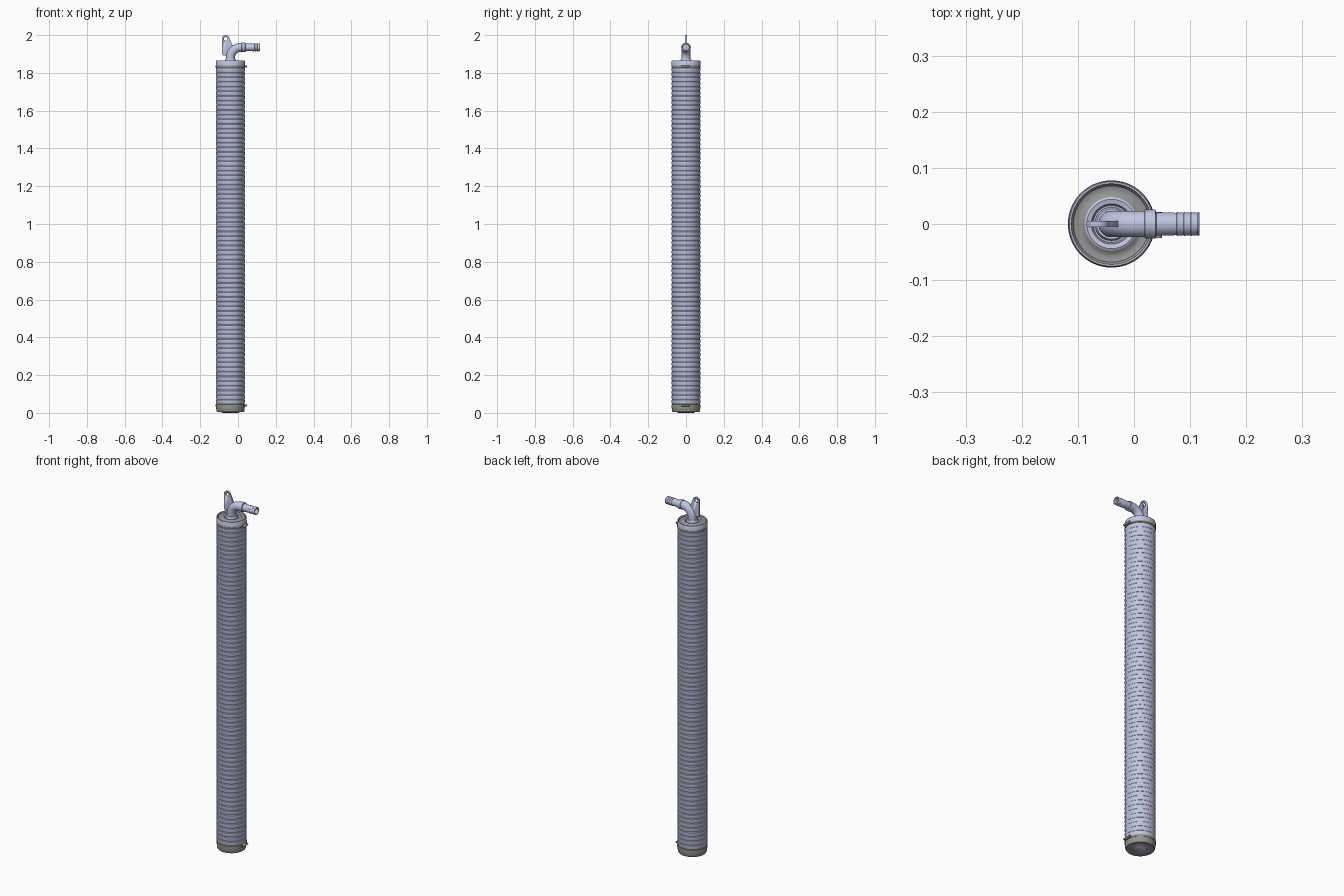
import bpy, bmesh, math
from mathutils import Matrix, Vector

if "Cube" in bpy.data.objects:
    bpy.data.objects.remove(bpy.data.objects["Cube"])

CX = -0.04   # axis of the tube


def material(name, rgb):
    m = bpy.data.materials.new(name)
    m.diffuse_color = (*rgb, 1)
    m.use_nodes = True
    m.node_tree.nodes["Principled BSDF"].inputs["Base Color"].default_value = m.diffuse_color
    return m


LAV = material("pale lavender", (0.53, 0.56, 0.75))
GREY = material("neutral grey", (0.30, 0.30, 0.29))
OLIVE = material("olive grey metal", (0.30, 0.30, 0.23))


def finish(name, bm, mats, angle=35):
    bmesh.ops.recalc_face_normals(bm, faces=bm.faces)
    me = bpy.data.meshes.new(name)
    bm.to_mesh(me)
    bm.free()
    for m in mats:
        me.materials.append(m)
    ob = bpy.data.objects.new(name, me)
    bpy.context.collection.objects.link(ob)
    bpy.ops.object.select_all(action='DESELECT')
    ob.select_set(True)
    bpy.context.view_layer.objects.active = ob
    bpy.ops.object.shade_smooth_by_angle(angle=math.radians(angle))
    return ob


def lathe(name, prof, mats, pick=lambda i: 0, n=56, closed=False, matrix=None):
    """Revolve (radius, height) points; pick(i) gives the material of segment i."""
    bm = bmesh.new()
    rings = []
    for r, z in prof:
        if r == 0:
            rings.append([bm.verts.new((0, 0, z))] * n)
        else:
            rings.append([bm.verts.new((r * math.cos(2 * math.pi * k / n),
                                        r * math.sin(2 * math.pi * k / n), z)) for k in range(n)])
    if closed:
        rings.append(rings[0])
    for i, (a, b) in enumerate(zip(rings, rings[1:])):
        for k in range(n):
            j = (k + 1) % n
            vs = list(dict.fromkeys((a[k], a[j], b[j], b[k])))
            bm.faces.new(vs).material_index = pick(i)
    bm.transform(matrix or Matrix.Translation((CX, 0, 0)))
    return finish(name, bm, mats)


def box(name, centre, size, mat):
    bm = bmesh.new()
    bmesh.ops.create_cube(bm, size=1)
    bm.transform(Matrix.Translation(centre) @ Matrix.Diagonal((*size, 1)))
    return finish(name, bm, [mat])


def cylinder(name, centre, r, depth, mat, axis='Z', n=20):
    bm = bmesh.new()
    bmesh.ops.create_cone(bm, cap_ends=True, segments=n, radius1=r, radius2=r, depth=depth)
    rot = {'Z': Matrix(), 'X': Matrix.Rotation(math.pi / 2, 4, 'Y'),
           'Y': Matrix.Rotation(math.pi / 2, 4, 'X')}[axis]
    bm.transform(Matrix.Translation(centre) @ rot)
    return finish(name, bm, [mat])


# Ribbed tube: shallow ribs with a sloped underside and a narrow upper ledge
RIBS, Z0, Z1 = 72, 0.046, 1.828
p = (Z1 - Z0) / RIBS
prof = []
for i in range(RIBS):
    z = Z0 + i * p
    prof += [(0.0735, z), (0.0765, z + 0.35 * p), (0.0765, z + 0.87 * p)]
prof.append((0.0735, Z1))
lathe("ribbed_tube", prof, [LAV])

# Top cap: lavender rim, grey dished ring, lavender hub
top = [(0.070, 1.826), (0.077, 1.829), (0.077, 1.861), (0.075, 1.865), (0.072, 1.865),
       (0.068, 1.859), (0.060, 1.856), (0.052, 1.858), (0.048, 1.862),
       (0.044, 1.864), (0.036, 1.862), (0.033, 1.858), (0.028, 1.858), (0, 1.858)]
lathe("top_cap", top, [LAV, GREY], lambda i: 1 if 4 <= i <= 7 or i == 10 else 0)

# Bottom cap: grey, dished underneath with a pale centre plug
bot = [(0.070, 0.048), (0.076, 0.045), (0.076, 0.030), (0.074, 0.010), (0.071, 0.004),
       (0.066, 0.004), (0.058, 0.005), (0.050, 0.004), (0.044, 0.001),
       (0.036, 0.0), (0.033, 0.003), (0.030, 0.003), (0.027, 0.001), (0, 0.001)]
lathe("bottom_cap", bot, [GREY, LAV], lambda i: 1 if i >= 8 else 0)

# Clamp bands with screw housings
for label, z in (("top", 1.833), ("bottom", 0.040)):
    lathe(label + "_clamp_band", [(0.0755, z - 0.005), (0.0778, z - 0.005),
                                  (0.0778, z + 0.005), (0.0755, z + 0.005)], [OLIVE], closed=True)
    box(label + "_clamp_housing", (0.040, 0, z), (0.010, 0.030, 0.011), OLIVE)
    cylinder(label + "_clamp_screw", (0.044, -0.002, z), 0.0055, 0.046, OLIVE, 'Y', 12)

# Elbow: tube swept from the hub up and round to +x
bm = bmesh.new()
R, ZC, n = 0.055, 1.935, 32
path = [(Vector((CX, 0, 1.855)), 0.0), (Vector((CX, 0, 1.868)), 0.0)]
for k in range(13):
    t = math.pi / 2 * k / 12
    path.append((Vector((CX + R - R * math.cos(t), 0, ZC - R + R * math.sin(t))), t))
path.append((Vector((0.024, 0, ZC)), math.pi / 2))
rings = []
for c, t in path:
    u, v = Vector((math.cos(t), 0, -math.sin(t))), Vector((0, 1, 0))
    rings.append([bm.verts.new(c + 0.0235 * (math.cos(2 * math.pi * k / n) * u +
                                             math.sin(2 * math.pi * k / n) * v)) for k in range(n)])
for a, b in zip(rings, rings[1:]):
    for k in range(n):
        bm.faces.new((a[k], a[(k + 1) % n], b[(k + 1) % n], b[k]))
finish("elbow", bm, [LAV])
lathe("elbow_foot", [(0.023, 1.857), (0.030, 1.857), (0.030, 1.868), (0.027, 1.873), (0.023, 1.873)],
      [LAV], n=40)

# Collar and hollow barbed hose connector along +x
conn = [(0.0225, 0.018), (0.0255, 0.020), (0.0255, 0.038), (0.0205, 0.040), (0.0200, 0.076)]
for k in range(3):
    x = 0.076 + 0.0125 * k
    conn += [(0.0211, x + 0.001), (0.0200, x + 0.0122)]
conn += [(0.0211, 0.1145), (0.020, 0.117), (0.0155, 0.117), (0.0155, 0.075), (0, 0.075)]
lathe("hose_connector", conn, [LAV], n=36,
      matrix=Matrix.Translation((0, 0, ZC)) @ Matrix.Rotation(math.pi / 2, 4, 'Y'))

# Hanging lug: flat plate with a narrow rounded top and a hole
hx, hz, hr = -0.065, 1.980, 0.020
outline = [(hx + hr * math.cos(math.radians(a)), hz + hr * math.sin(math.radians(a)))
           for a in range(10, 181, 10)]
outline += [(-0.085, 1.900), (-0.078, 1.893), (-0.045, 1.893), (-0.020, 1.925)]
bm = bmesh.new()
face = bm.faces.new([bm.verts.new((x, -0.005, z)) for x, z in outline])
ext = bmesh.ops.extrude_face_region(bm, geom=[face])
bmesh.ops.translate(bm, verts=[g for g in ext["geom"] if isinstance(g, bmesh.types.BMVert)],
                    vec=(0, 0.010, 0))
lug = finish("hanging_lug", bm, [LAV])
cutter = cylinder("lug_hole_cutter", (hx, 0, hz), 0.010, 0.05, LAV, 'Y', 24)
cutter.hide_render = True
cutter.hide_viewport = True
mod = lug.modifiers.new("hole", 'BOOLEAN')
mod.operation, mod.object, mod.solver = 'DIFFERENCE', cutter, 'EXACT'
